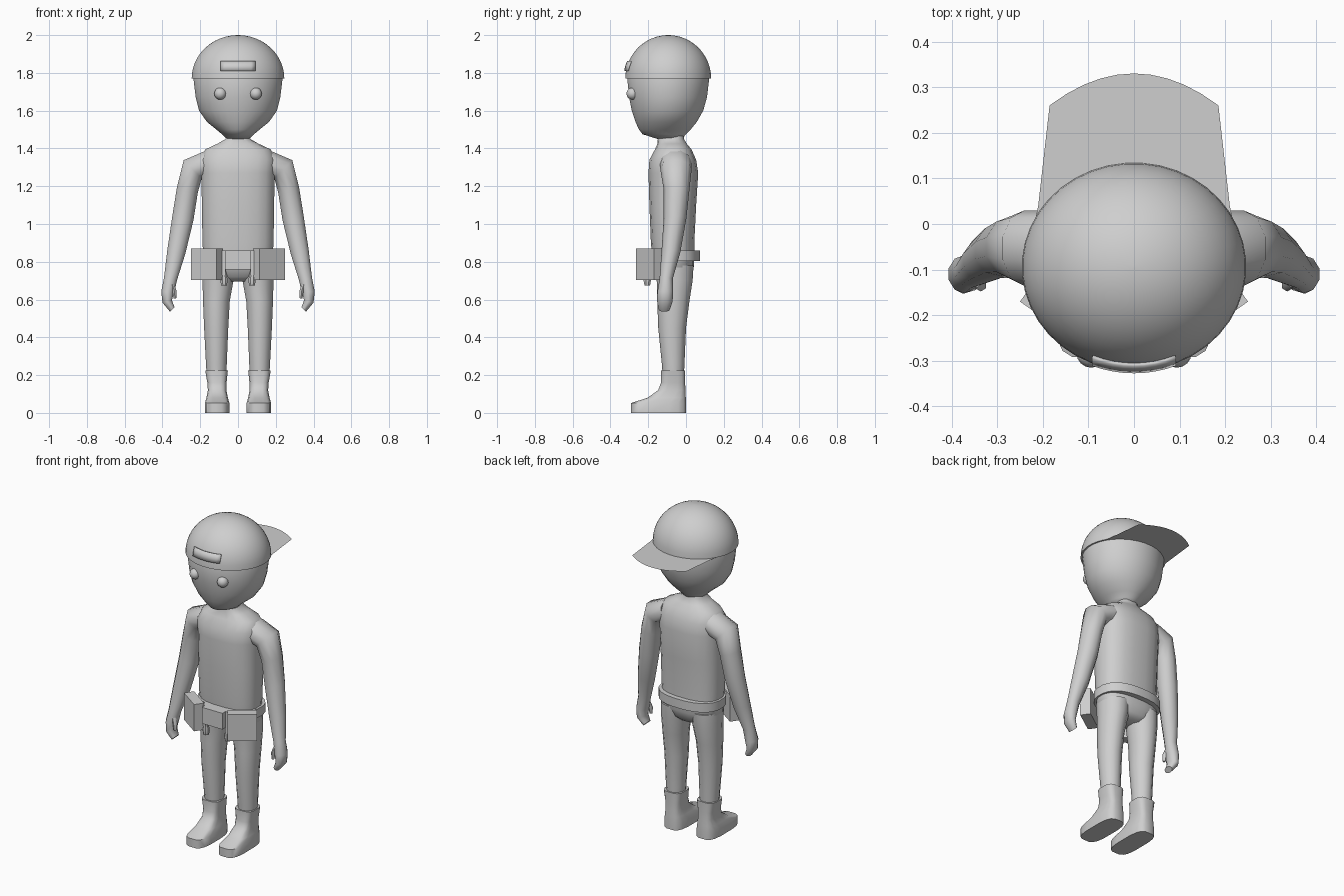
import bpy, bmesh, math
from mathutils import Matrix, Vector

old = bpy.data.objects.get("Cube")
if old:
    bpy.data.objects.remove(old, do_unlink=True)

grey = bpy.data.materials.new("plain_grey")
grey.use_nodes = True
grey.diffuse_color = (0.62, 0.62, 0.62, 1)
grey.node_tree.nodes["Principled BSDF"].inputs["Base Color"].default_value = grey.diffuse_color


def finish(name, bm, angle=40, recalc=True):
    """Turn a bmesh into a named, shaded object."""
    if recalc:
        bmesh.ops.recalc_face_normals(bm, faces=bm.faces)
    mesh = bpy.data.meshes.new(name)
    bm.to_mesh(mesh)
    bm.free()
    mesh.materials.append(grey)
    obj = bpy.data.objects.new(name, mesh)
    bpy.context.collection.objects.link(obj)
    bpy.ops.object.select_all(action="DESELECT")
    obj.select_set(True)
    bpy.context.view_layer.objects.active = obj
    bpy.ops.object.shade_smooth_by_angle(angle=math.radians(angle))
    return obj


def loft(name, rings, sides=16, power=2, side=1, angle=40):
    """Skin rings of (cx, cy, z, rx, ry, tilt); a higher power is boxier."""
    bm = bmesh.new()
    loops = []
    for cx, cy, z, rx, ry, tilt in rings:
        loop = []
        for i in range(sides):
            a = math.tau * (i + 0.5) / sides
            c, s = math.cos(a), math.sin(a)
            u = rx * math.copysign(abs(c) ** (2 / power), c)
            v = ry * math.copysign(abs(s) ** (2 / power), s)
            t = math.radians(tilt)
            loop.append(bm.verts.new((side * (cx + u * math.cos(t)), cy + v, z + u * math.sin(t))))
        loops.append(loop)
    for low, high in zip(loops, loops[1:]):
        for i in range(sides):
            j = (i + 1) % sides
            bm.faces.new((low[i], low[j], high[j], high[i]))
    bm.faces.new(loops[0])
    bm.faces.new(loops[-1])
    return finish(name, bm, angle)


def bounds(rows):
    """Rings from (x0, x1, y0, y1, z) extents."""
    return [((a + b) / 2, (c + d) / 2, z, (b - a) / 2, (d - c) / 2, 0) for a, b, c, d, z in rows]


def centred(rows):
    """Rings from (half width, y0, y1, z)."""
    return bounds([(-h, h, c, d, z) for h, c, d, z in rows])


def box(name, centre, size, turn=0):
    bm = bmesh.new()
    place = Matrix.Translation(centre) @ Matrix.Rotation(turn, 4, "Z") @ Matrix.Diagonal((*size, 1))
    bmesh.ops.create_cube(bm, size=1, matrix=place)
    return finish(name, bm)


# Head and cap
loft("head", centred([
    (0.06, -0.15, -0.02, 1.45), (0.085, -0.23, 0.0, 1.475), (0.115, -0.25, 0.025, 1.50),
    (0.165, -0.268, 0.058, 1.54), (0.207, -0.288, 0.092, 1.60), (0.225, -0.302, 0.112, 1.67),
    (0.237, -0.312, 0.124, 1.77), (0.22, -0.29, 0.11, 1.84)]), sides=32, angle=60)

CAP = Vector((0, -0.094, 1.77))
RX, RY, RZ = 0.246, 0.228, 0.23
dome = []
for k in range(13):
    a = math.radians(min(k * 7.5, 89))
    dome.append((0, CAP.y, CAP.z + RZ * math.sin(a), RX * math.cos(a), RY * math.cos(a), 0))
loft("cap", dome, sides=40, angle=50)

# Flat brim at the back of the cap
bm = bmesh.new()
outline = [(-0.225, -0.03), (-0.21, 0.04)]
for k in range(11):
    t = k / 5 - 1
    outline.append((0.185 * t, 0.33 - 0.07 * t * t))
outline += [(0.21, 0.04), (0.225, -0.03)]
bm.faces.new([bm.verts.new((x, y, CAP.z)) for x, y in reversed(outline)])
bm.normal_update()
finish("cap_brim", bm, recalc=False)

# Curved front patch on the cap
bm = bmesh.new()
rows = []
for z in (1.81, 1.835, 1.86):
    r = math.sqrt(1 - ((z - CAP.z) / RZ) ** 2)
    xs = [0.09 * (k / 4 - 1) for k in range(9)]
    rows.append([bm.verts.new((x, CAP.y - RY * math.sqrt(r * r - (x / RX) ** 2) - 0.001, z)) for x in xs])
for low, high in zip(rows, rows[1:]):
    for i in range(8):
        bm.faces.new((low[i], low[i + 1], high[i + 1], high[i]))
patch = finish("cap_patch", bm, recalc=False)
solid = patch.modifiers.new("thickness", "SOLIDIFY")
solid.thickness, solid.offset = 0.008, 1

# Torso with neck, hips and belt
loft("torso", centred([
    (0.185, -0.18, 0.045, 0.83), (0.19, -0.187, 0.045, 0.90), (0.193, -0.195, 0.055, 1.10),
    (0.196, -0.2, 0.066, 1.27), (0.2, -0.195, 0.055, 1.34), (0.175, -0.165, 0.03, 1.395),
    (0.11, -0.152, 0.005, 1.425), (0.066, -0.15, -0.01, 1.45), (0.058, -0.14, -0.015, 1.50)]),
    sides=20, power=2.5, angle=60)
loft("hips", centred([
    (0.08, -0.11, 0.0, 0.695), (0.14, -0.14, 0.025, 0.72), (0.19, -0.165, 0.042, 0.77),
    (0.19, -0.18, 0.045, 0.86)]), sides=20, power=2.5, angle=60)
loft("belt", centred([(0.2, -0.2, 0.075, 0.805), (0.2, -0.2, 0.075, 0.86)]), sides=24, power=2.4)
box("centre_pouch", (0, -0.22, 0.81), (0.14, 0.065, 0.1))

# Parts found on both sides
for label, s in (("left", 1), ("right", -1)):
    # Eye
    bm = bmesh.new()
    bmesh.ops.create_uvsphere(bm, u_segments=16, v_segments=10, radius=0.032,
                              matrix=Matrix.Translation((s * 0.094, -0.283, 1.69)))
    finish(label + "_eye", bm, 60)

    # Arm with hand
    loft(label + "_arm", [
        (0.15, -0.055, 1.325, 0.07, 0.085, 75), (0.24, -0.053, 1.29, 0.071, 0.083, 45),
        (0.268, -0.05, 1.18, 0.06, 0.068, 15), (0.292, -0.058, 1.03, 0.06, 0.06, 12),
        (0.327, -0.08, 0.85, 0.051, 0.05, 12), (0.357, -0.105, 0.71, 0.037, 0.035, 8),
        (0.372, -0.11, 0.64, 0.036, 0.042, 5), (0.375, -0.112, 0.59, 0.027, 0.041, -15),
        (0.348, -0.115, 0.548, 0.018, 0.03, -45)], sides=10, side=s, angle=60)
    loft(label + "_thumb", [
        (0.352, -0.122, 0.69, 0.014, 0.016, 0), (0.336, -0.134, 0.645, 0.013, 0.014, 0),
        (0.334, -0.136, 0.605, 0.008, 0.009, 0)], sides=6, side=s, angle=60)

    # Leg
    loft(label + "_leg", bounds([
        (0.012, 0.19, -0.165, 0.04, 0.78), (0.022, 0.19, -0.155, 0.035, 0.70),
        (0.042, 0.187, -0.152, 0.018, 0.59), (0.05, 0.181, -0.147, 0.0, 0.45),
        (0.058, 0.171, -0.128, -0.008, 0.26), (0.062, 0.166, -0.122, -0.012, 0.18)]),
        sides=14, side=s, angle=60)

    # Boot with a squared toe
    loft(label + "_boot", bounds([
        (0.045, 0.176, -0.293, 0.002, 0), (0.045, 0.176, -0.293, 0.002, 0.052),
        (0.053, 0.168, -0.205, 0.0, 0.08), (0.061, 0.16, -0.148, -0.002, 0.12),
        (0.06, 0.163, -0.133, -0.004, 0.16), (0.053, 0.174, -0.132, -0.004, 0.225)]),
        sides=16, power=3.4, side=s, angle=45)

    # Turned belt pouch and the small tool beside the centre pouch
    box(label + "_pouch", (s * 0.165, -0.193, 0.787), (0.165, 0.06, 0.165), s * math.radians(35))
    box(label + "_tool_loop", (s * 0.079, -0.205, 0.795), (0.026, 0.035, 0.13))
    loft(label + "_tool_handle", [
        (0.074, -0.205, 0.675, 0.016, 0.016, 0), (0.074, -0.205, 0.70, 0.021, 0.021, 0),
        (0.076, -0.205, 0.76, 0.013, 0.013, 0)], sides=8, side=s)
